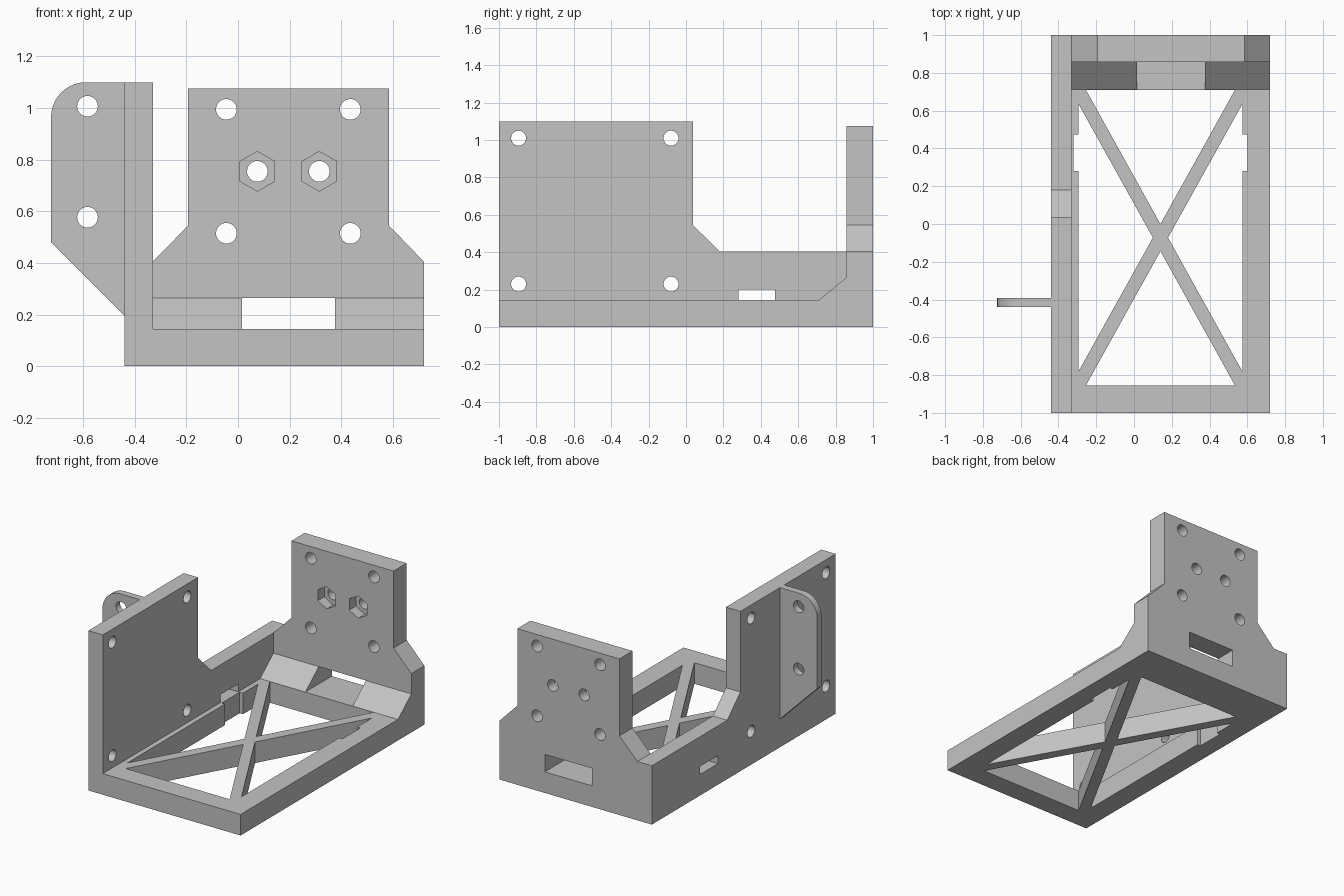
import bpy, bmesh, math

cube = bpy.data.objects.get("Cube")
if cube:
    bpy.data.objects.remove(cube, do_unlink=True)

GREY = (0.55, 0.55, 0.55, 1.0)
grey = bpy.data.materials.new("plain_grey")
grey.use_nodes = True
grey.diffuse_color = GREY
grey.node_tree.nodes["Principled BSDF"].inputs["Base Color"].default_value = GREY

PLACE = {
    "x": lambda u, v, w: (w, u, v),
    "y": lambda u, v, w: (u, w, v),
    "z": lambda u, v, w: (u, v, w),
}


def prism(name, outline, axis, lo, hi):
    """Extrude a flat outline along an axis from lo to hi."""
    bm = bmesh.new()
    ends = [[bm.verts.new(PLACE[axis](u, v, w)) for u, v in outline] for w in (lo, hi)]
    bm.faces.new(ends[0])
    bm.faces.new(ends[1])
    n = len(outline)
    for i in range(n):
        j = (i + 1) % n
        bm.faces.new((ends[0][i], ends[0][j], ends[1][j], ends[1][i]))
    bmesh.ops.recalc_face_normals(bm, faces=bm.faces)
    mesh = bpy.data.meshes.new(name)
    bm.to_mesh(mesh)
    bm.free()
    mesh.materials.append(grey)
    obj = bpy.data.objects.new(name, mesh)
    bpy.context.collection.objects.link(obj)
    return obj


def ring(u, v, radius, sides):
    """Regular outline with a corner pointing up."""
    angles = [math.pi / 2 + math.tau * i / sides for i in range(sides)]
    return [(u + radius * math.cos(a), v + radius * math.sin(a)) for a in angles]


def select(obj):
    bpy.ops.object.select_all(action="DESELECT")
    obj.select_set(True)
    bpy.context.view_layer.objects.active = obj


def cut(obj, outline, axis, lo, hi):
    """Subtract an extruded outline from a part."""
    cutter = prism("cutter", outline, axis, lo, hi)
    cutter.hide_render = True
    mod = obj.modifiers.new("cut", "BOOLEAN")
    mod.operation = "DIFFERENCE"
    mod.solver = "EXACT"
    mod.object = cutter
    select(obj)
    bpy.ops.object.modifier_apply(modifier=mod.name)
    bpy.data.objects.remove(cutter, do_unlink=True)


def drill(obj, centres, axis, lo, hi):
    for u, v in centres:
        cut(obj, ring(u, v, 0.04, 32), axis, lo, hi)


LEFT, RIGHT, INNER = -0.44, 0.72, -0.33
FLOOR, STEP, LEDGE, SHOULDER = 0.145, 0.265, 0.405, 0.545
TOP = 1.10
WALL_Y = 0.857

# Base frame: four openings leave the rim and the crossed braces
base = prism("base_frame", [(LEFT, -1), (RIGHT, -1), (RIGHT, 1), (LEFT, 1)], "z", 0, FLOOR)
cx, cy = 0.14, -0.0725
half_x, half_y = 0.435, 0.783
for s in (-1, 1):
    cut(base, [(cx - half_x + 0.04, cy + s * half_y), (cx + half_x - 0.04, cy + s * half_y),
               (cx, cy + s * 0.072)], "z", -0.1, 0.3)
    edge, notch = cx + s * half_x, cx + s * (half_x + 0.025)
    cut(base, [(edge, cy - half_y + 0.073), (edge, 0.28), (notch, 0.28), (notch, 0.475),
               (edge, 0.475), (edge, cy + half_y - 0.073), (cx + s * 0.04, cy)],
        "z", -0.1, 0.3)

# Side wall with a small slot at floor level
side_wall = prism("side_wall", [
    (-1, FLOOR), (0.28, FLOOR), (0.28, 0.2), (0.475, 0.2), (0.475, FLOOR), (1, FLOOR),
    (1, LEDGE), (0.18, LEDGE), (0.037, SHOULDER), (0.037, TOP), (-1, TOP)], "x", LEFT, INNER)
drill(side_wall, [(y, z) for y in (-0.895, -0.08) for z in (0.23, 1.01)], "x", -0.6, -0.2)

# Back wall with a wide slot at floor level
SLOT = (0.015, 0.375)
back_wall = prism("back_wall", [
    (INNER, FLOOR), (SLOT[0], FLOOR), (SLOT[0], STEP), (SLOT[1], STEP), (SLOT[1], FLOOR),
    (RIGHT, FLOOR), (RIGHT, LEDGE), (0.585, SHOULDER), (0.585, 1.075),
    (-0.193, 1.075), (-0.193, SHOULDER), (INNER, LEDGE)], "y", WALL_Y, 1)
drill(back_wall, [(x, z) for x in (-0.045, 0.435) for z in (0.515, 0.995)], "y", 0.7, 1.2)

# Hexagonal nut pockets with bolt holes
for x in (0.075, 0.315):
    cut(back_wall, ring(x, 0.755, 0.077, 6), "y", 0.7, WALL_Y + 0.07)
    drill(back_wall, [(x, 0.755)], "y", 0.7, 1.2)

# Sloped ribs on either side of the wide slot
for name, lo, hi in (("right_ramp", INNER, SLOT[0]), ("left_ramp", SLOT[1], RIGHT)):
    prism(name, [(0.712, FLOOR), (WALL_Y, FLOOR), (WALL_Y, STEP)], "x", lo, hi)

# Mounting tab with a rounded upper corner
R, OUT = 0.135, -0.724
corner = [(OUT + R - R * math.cos(a), TOP - R + R * math.sin(a))
          for a in (math.pi / 2 * i / 12 for i in range(13))]
tab = prism("mounting_tab", [(LEFT, 0.195), (OUT, 0.48)] + corner + [(LEFT, TOP)],
            "y", -0.44, -0.393)
drill(tab, [(-0.583, 0.577), (-0.583, 1.007)], "y", -0.6, -0.2)

# Smooth the bores and the round corner, keep the edges crisp
for obj in (side_wall, back_wall, tab):
    select(obj)
    bpy.ops.object.shade_smooth_by_angle(angle=math.radians(30))
